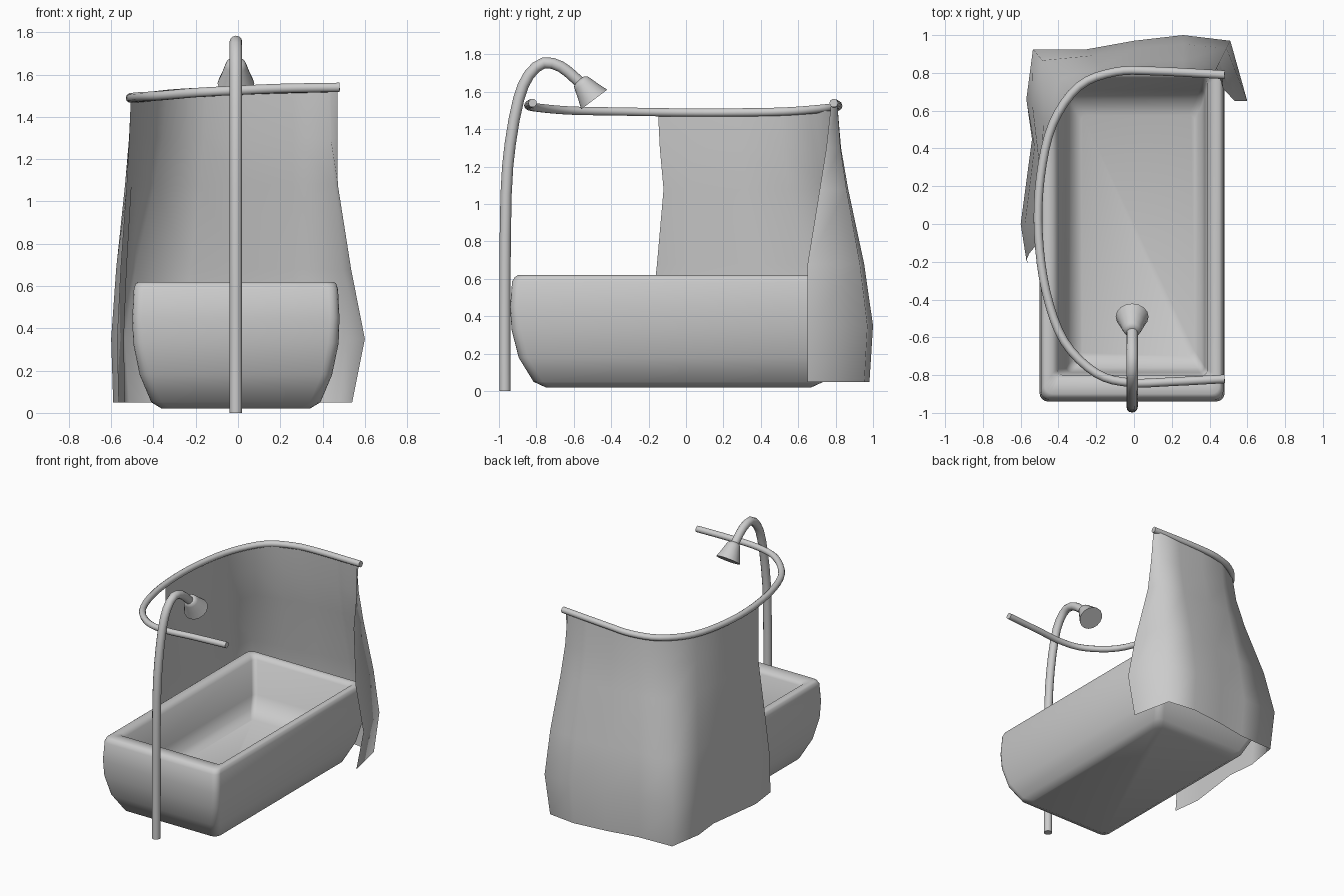
import bpy, math
from mathutils import Vector

if "Cube" in bpy.data.objects:
    bpy.data.objects.remove(bpy.data.objects["Cube"])


def mesh_object(name, verts, faces, angle=50):
    me = bpy.data.meshes.new(name)
    me.from_pydata(verts, [], faces)
    ob = bpy.data.objects.new(name, me)
    bpy.context.collection.objects.link(ob)
    bpy.ops.object.select_all(action='DESELECT')
    ob.select_set(True)
    bpy.context.view_layer.objects.active = ob
    bpy.ops.object.shade_smooth_by_angle(angle=math.radians(angle))
    return ob


def loft(name, loops, angle=50):
    """Skin closed loops that all have the same point count."""
    n = len(loops[0])
    verts = [p for lp in loops for p in lp]
    faces = [(r * n + i, r * n + (i + 1) % n, (r + 1) * n + (i + 1) % n, (r + 1) * n + i)
             for r in range(len(loops) - 1) for i in range(n)]
    faces.append(tuple(reversed(range(n))))
    faces.append(tuple(range(len(verts) - n, len(verts))))
    return mesh_object(name, verts, faces, angle)


def rounded_rect(x0, x1, y0, y1, z, r, seg=4):
    pts = []
    corners = [(x1 - r, y1 - r, 0), (x0 + r, y1 - r, 90), (x0 + r, y0 + r, 180), (x1 - r, y0 + r, 270)]
    for cx, cy, a0 in corners:
        for k in range(seg + 1):
            a = math.radians(a0 + 90 * k / seg)
            pts.append((cx + r * math.cos(a), cy + r * math.sin(a), z))
    return pts


def spline(pts, steps):
    """Catmull-Rom samples through the points."""
    p = [Vector(q) for q in pts]
    p = [2 * p[0] - p[1]] + p + [2 * p[-1] - p[-2]]
    out = []
    for i in range(1, len(p) - 2):
        a, b, c, d = p[i - 1:i + 3]
        for k in range(steps):
            t = k / steps
            out.append(0.5 * (2 * b + (c - a) * t + (2 * a - 5 * b + 4 * c - d) * t * t
                              + (3 * b - a - 3 * c + d) * t ** 3))
    return out + [p[-2]]


def tube(name, path, radius, ref, sides=12):
    """Sweep a circle; ref is roughly perpendicular to the path plane."""
    loops = []
    for i, p in enumerate(path):
        t = (path[min(i + 1, len(path) - 1)] - path[max(i - 1, 0)]).normalized()
        u = t.cross(Vector(ref)).normalized()
        v = t.cross(u)
        loops.append([p + radius * (u * math.cos(2 * math.pi * k / sides)
                                    + v * math.sin(2 * math.pi * k / sides)) for k in range(sides)])
    return loft(name, loops)


# bathtub: outer shell, rim and basin in one skin
outer = [(0.35, 0.71, 0.02, 0.05), (0.40, 0.775, 0.05, 0.05), (0.455, 0.855, 0.18, 0.05),
         (0.486, 0.893, 0.33, 0.05), (0.49, 0.90, 0.45, 0.045), (0.483, 0.89, 0.585, 0.045),
         (0.475, 0.875, 0.61, 0.045), (0.462, 0.86, 0.62, 0.045)]
tub = [rounded_rect(-0.01 - hx, -0.01 + hx, -0.04 - hy, -0.04 + hy, z, r) for hx, hy, z, r in outer]
tub += [rounded_rect(-0.43, 0.42, -0.82, 0.79, 0.615, 0.03),
        rounded_rect(-0.405, 0.39, -0.80, 0.77, 0.59, 0.03),
        rounded_rect(-0.36, 0.375, -0.785, 0.71, 0.36, 0.03),
        rounded_rect(-0.335, 0.36, -0.76, 0.66, 0.28, 0.03),
        rounded_rect(-0.28, 0.32, -0.70, 0.58, 0.24, 0.03)]
loft("bathtub", tub, 75)

# curved curtain rail
rail = [(0.48, -0.82, 1.54), (0.2, -0.835, 1.535), (-0.02, -0.84, 1.525), (-0.2, -0.79, 1.515),
        (-0.37, -0.62, 1.50), (-0.465, -0.36, 1.495), (-0.506, -0.05, 1.49), (-0.495, 0.25, 1.49),
        (-0.43, 0.53, 1.495), (-0.29, 0.73, 1.51), (-0.1, 0.805, 1.52), (0.1, 0.81, 1.53),
        (0.48, 0.79, 1.54)]
tube("curtain_rail", spline(rail, 4), 0.023, (0, 0, 1), 10)

# shower curtain: blends from the rail line to the flared hem
top = [(-0.505, -0.15), (-0.506, 0.04), (-0.488, 0.28), (-0.44, 0.50), (-0.335, 0.69),
       (-0.15, 0.79), (0.05, 0.81), (0.26, 0.81), (0.43, 0.81), (0.47, 0.775)]
hem = [(-0.57, -0.21), (-0.60, 0.0), (-0.54, 0.45), (-0.57, 0.66), (-0.535, 0.925),
       (-0.25, 0.925), (0.0, 0.97), (0.26, 1.0), (0.51, 0.97), (0.60, 0.655)]
# each row: height, blend, x and y of the right-hand edge, y of the left-hand edge
rows = [(1.50, 0, 0.47, 0.775, -0.15), (1.30, 0.1, 0.47, 0.75, -0.14), (1.08, 0.3, 0.472, 0.715, -0.12),
        (0.68, 0.75, 0.535, 0.65, -0.155), (0.35, 1.0, 0.60, 0.65, -0.19), (0.05, 0.9, 0.54, 0.65, -0.21)]
n = len(top)
verts = []
for z, w, xr, yr, yl in rows:
    for i, (a, b) in enumerate(zip(top, hem)):
        x, y = (a[k] + (b[k] - a[k]) * w for k in (0, 1))
        if i == 0:
            y = yl
        elif i == n - 1:
            x, y = xr, yr
        elif i == n - 2 and z == 0.05:
            x = 0.475
        verts.append((x, y, z + (0.028 * i / 9 if w == 0 else 0)))
faces = [(r * n + i, (r + 1) * n + i, (r + 1) * n + i + 1, r * n + i + 1)
         for r in range(len(rows) - 1) for i in range(n - 1)]
mesh_object("shower_curtain", verts, faces, 179)

# shower pipe with gooseneck
neck = [(-0.968, 0), (-0.968, 0.55), (-0.962, 1.05), (-0.94, 1.32), (-0.895, 1.56), (-0.84, 1.69),
        (-0.76, 1.755), (-0.67, 1.735), (-0.60, 1.68), (-0.55, 1.635)]
tube("shower_pipe", spline([(-0.01, y, z) for y, z in neck], 2), 0.03, (1, 0, 0))

# conical shower head with a rounded neck
axis = Vector((0, 0.6, -0.8))
side = Vector((1, 0, 0))
up = axis.cross(side)
start = Vector((-0.01, -0.57, 1.665))
head = []
for d, r in [(0, 0.028), (0.012, 0.045), (0.03, 0.052), (0.08, 0.068), (0.132, 0.087)]:
    head.append([start + axis * d + r * (side * math.cos(k * math.pi / 8) + up * math.sin(k * math.pi / 8))
                 for k in range(16)])
loft("shower_head", head)
